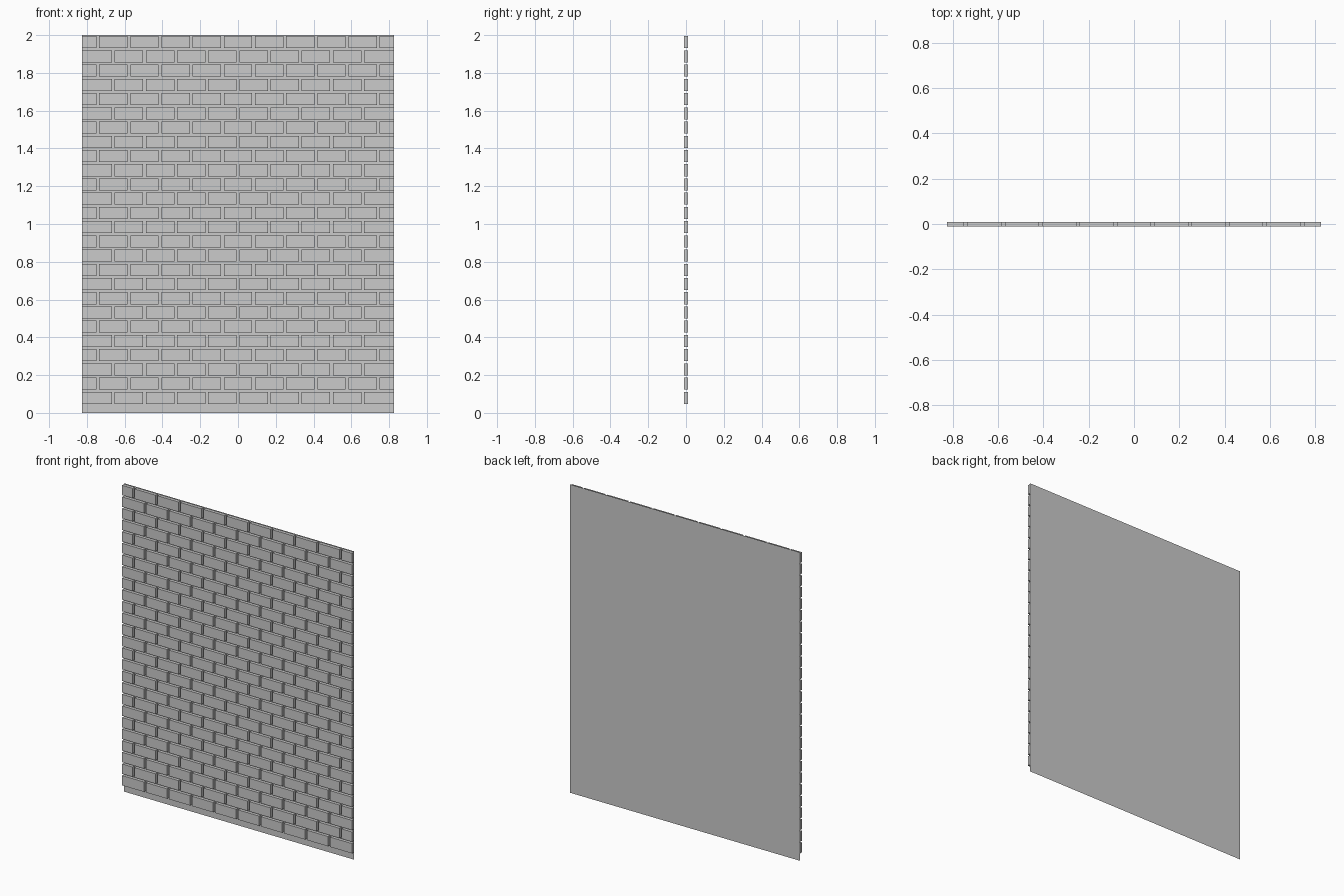
import bpy, bmesh
from mathutils import Matrix, Vector

if "Cube" in bpy.data.objects:
    bpy.data.objects.remove(bpy.data.objects["Cube"])

HALF_W, HEIGHT = 0.825, 2.0
FRONT, BACK = -0.01, 0.01
ROWS, COLS = 26, 10
BASE = 0.042                      # plain strip under the first course
PITCH_Z = (HEIGHT - BASE) / ROWS
PITCH_X = 2 * HALF_W / COLS
GAP_Z, GAP_X = 0.0115, 0.0145


def make_object(name, bm):
    mesh = bpy.data.meshes.new(name)
    bm.to_mesh(mesh)
    bm.free()
    ob = bpy.data.objects.new(name, mesh)
    bpy.context.collection.objects.link(ob)
    return ob


def add_box(bm, x0, x1, y0, y1, z0, z1):
    centre = Vector(((x0 + x1) / 2, (y0 + y1) / 2, (z0 + z1) / 2))
    size = (x1 - x0, y1 - y0, z1 - z0)
    bmesh.ops.create_cube(bm, size=1, matrix=Matrix.Translation(centre) @ Matrix.Diagonal((*size, 1)))


# Mortar: a single thin sheet behind the bricks
bm = bmesh.new()
corners = [(-HALF_W, 0), (HALF_W, 0), (HALF_W, HEIGHT), (-HALF_W, HEIGHT)]
bm.faces.new([bm.verts.new((x, BACK, z)) for x, z in corners])
make_object("mortar_sheet", bm)

# Bricks: running bond, odd courses start and end with a half brick
bm = bmesh.new()
for row in range(ROWS):
    z0 = BASE + row * PITCH_Z + GAP_Z / 2
    z1 = z0 + PITCH_Z - GAP_Z
    shift = PITCH_X / 2 if row % 2 else 0
    joints = [-HALF_W + shift + i * PITCH_X for i in range(COLS + 1)]
    inner = [x for x in joints if abs(x) < HALF_W - 0.01]
    edges = [-HALF_W - GAP_X / 2] + inner + [HALF_W + GAP_X / 2]
    for left, right in zip(edges, edges[1:]):
        add_box(bm, left + GAP_X / 2, right - GAP_X / 2, FRONT, BACK - 0.0002, z0, z1)
make_object("bricks", bm)
